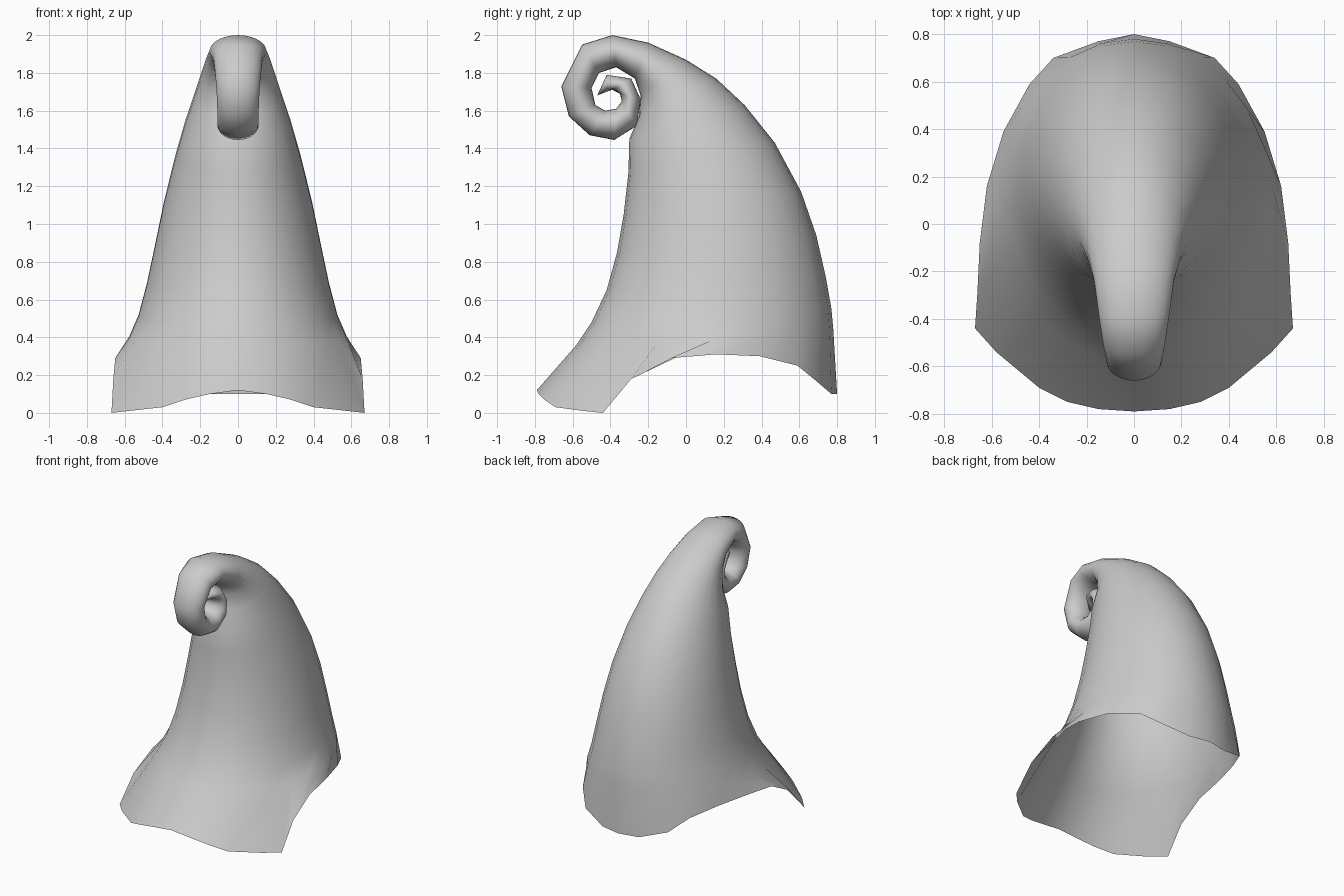
import bpy
import bmesh
import math
from mathutils import Vector

default_cube = bpy.data.objects.get("Cube")
if default_cube:
    bpy.data.objects.remove(default_cube, do_unlink=True)


def make_material(name, colour):
    material = bpy.data.materials.new(name)
    material.use_nodes = True
    material.diffuse_color = colour
    material.node_tree.nodes["Principled BSDF"].inputs["Base Color"].default_value = colour
    return material


# Left half of the wavy open rim, from front centre to back centre
RIM = [
    (0, -.79, .12), (.15, -.78, .1), (.28, -.75, .07), (.4, -.69, .03),
    (.58, -.54, .01), (.67, -.44, 0), (.66, -.29, .18), (.65, -.08, .29),
    (.62, .16, .31), (.55, .39, .3), (.44, .59, .25), (.34, .7, .16),
    (.15, .77, .1), (0, .8, .1),
]

# Oval sections of the cone: inner (y, z), outer (y, z), half width
CONE = [
    ((-.58, .36), (.78, .44), .58),
    ((-.5, .48), (.77, .55), .53),
    ((-.42, .65), (.74, .72), .485),
    ((-.365, .85), (.69, .94), .44),
    ((-.33, 1.05), (.61, 1.17), .395),
    ((-.305, 1.27), (.47, 1.43), .335),
    ((-.3, 1.45), (.31, 1.63), .28),
    ((-.25, 1.57), (.16, 1.77), .235),
    ((-.24, 1.68), (0, 1.87), .2),
]

# Oval sections of the rolled-up tip, winding in to the centre
CURL = [
    ((-.27, 1.77), (-.2, 1.96), .17),
    ((-.37, 1.83), (-.39, 2), .15),
    ((-.46, 1.8), (-.55, 1.95), .13),
    ((-.5, 1.72), (-.66, 1.73), .115),
    ((-.48, 1.63), (-.62, 1.57), .11),
    ((-.43, 1.6), (-.51, 1.47), .11),
    ((-.37, 1.61), (-.38, 1.445), .11),
    ((-.34, 1.65), (-.26, 1.52), .11),
    ((-.35, 1.69), (-.24, 1.66), .11),
    ((-.39, 1.71), (-.29, 1.77), .1),
    ((-.42, 1.7), (-.42, 1.79), .07),
]
TIP = Vector((0, -.47, 1.68))


def mirrored_ring(half):
    """Close a half outline by mirroring it across the middle plane."""
    return half + [Vector((-p.x, p.y, p.z)) for p in half[-2:0:-1]]


def oval_ring(inner, outer, width):
    """Ellipse spanning the inner and outer profile points."""
    inner, outer = Vector((0, *inner)), Vector((0, *outer))
    centre, reach = (inner + outer) / 2, (inner - outer) / 2
    side = Vector((width, 0, 0))
    steps = len(RIM) - 1
    half = []
    for i in range(steps + 1):
        angle = math.pi * i / steps
        half.append(centre + reach * math.cos(angle) + side * math.sin(angle))
    return mirrored_ring(half)


# Loft the open hat from rim to tip as one thin surface
rings = [mirrored_ring([Vector(p) for p in RIM])]
rings += [oval_ring(*section) for section in CONE + CURL]

bm = bmesh.new()
loops = [[bm.verts.new(p) for p in ring] for ring in rings]
count = len(loops[0])
for lower, upper in zip(loops, loops[1:]):
    for i in range(count):
        j = (i + 1) % count
        bm.faces.new((lower[i], lower[j], upper[j], upper[i]))

tip = bm.verts.new(TIP)
for i in range(count):
    bm.faces.new((loops[-1][i], loops[-1][(i + 1) % count], tip))

mesh = bpy.data.meshes.new("curled_hat")
bm.to_mesh(mesh)
bm.free()
mesh.materials.append(make_material("light grey felt", (.6, .6, .6, 1)))
mesh.shade_smooth()

hat = bpy.data.objects.new("curled_hat", mesh)
bpy.context.collection.objects.link(hat)
